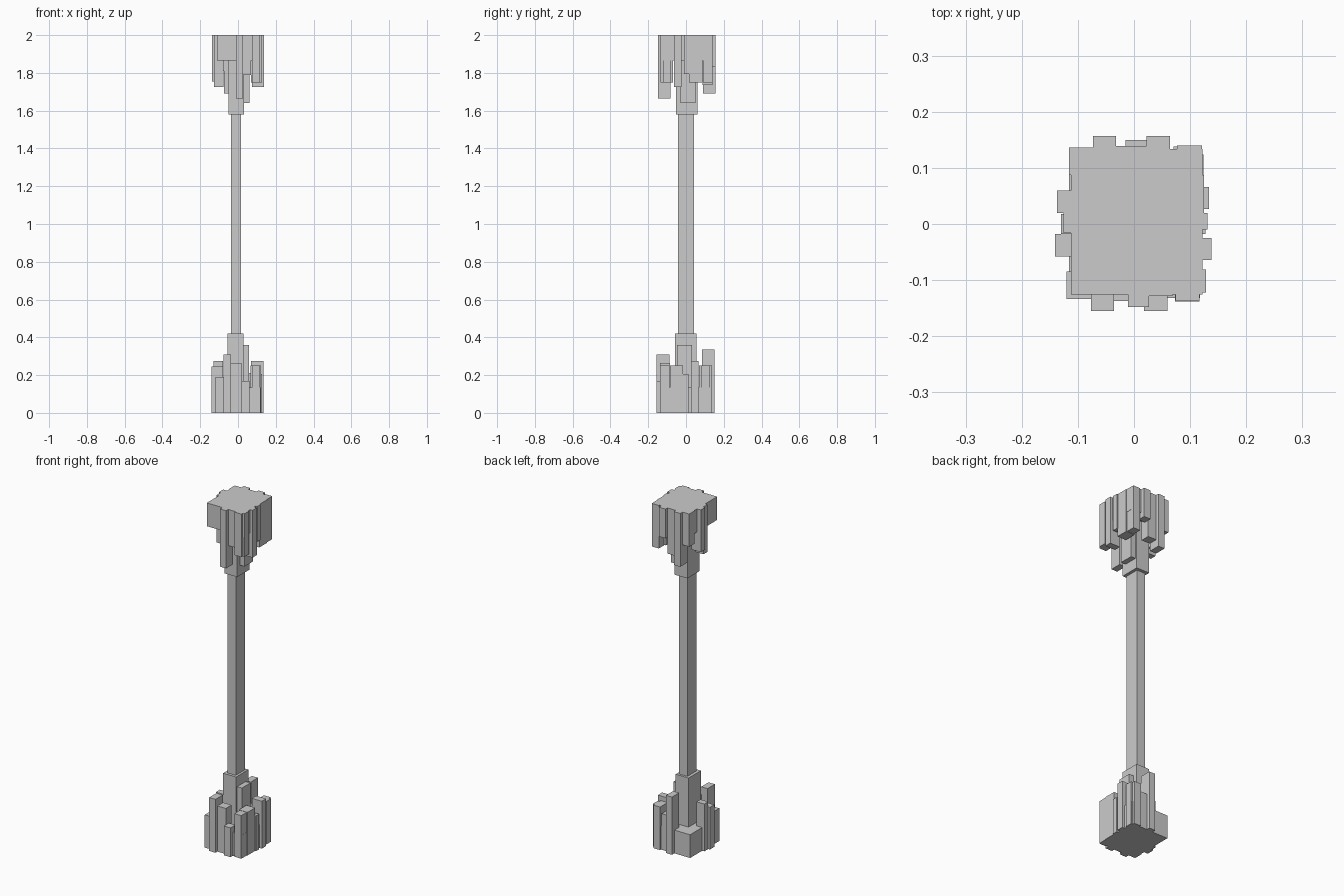
import bpy, bmesh

def add_box(bm, x0, x1, y0, y1, z0, z1):
    v = [bm.verts.new((x, y, z)) for z in (z0, z1)
         for x, y in ((x0, y0), (x1, y0), (x1, y1), (x0, y1))]
    for f in ((3, 2, 1, 0), (4, 5, 6, 7), (0, 1, 5, 4),
              (1, 2, 6, 5), (2, 3, 7, 6), (3, 0, 4, 7)):
        bm.faces.new([v[i] for i in f])

def make_object(name, boxes, flip=False):
    bm = bmesh.new()
    for x0, x1, y0, y1, z0, z1 in boxes:
        if flip:  # half turn about the x axis puts the cluster at the top
            add_box(bm, x0 + .004, x1 + .004, -y1 + .002, -y0 + .002, 2 - z1, 2 - z0)
        else:
            add_box(bm, x0, x1, y0, y1, z0, z1)
    me = bpy.data.meshes.new(name)
    bm.to_mesh(me)
    bm.free()
    ob = bpy.data.objects.new(name, me)
    bpy.context.collection.objects.link(ob)
    return ob

# Uneven upright blocks around the base: x0, x1, y0, y1, height
columns = [
    # front row
    (-.120, -.077, -.134, -.085, .19),
    (-.077, -.036, -.155, -.088, .31),
    (-.037, .018, -.137, -.085, .265),
    (.018, .060, -.155, -.110, .17),
    (.073, .117, -.138, -.088, .25),
    # right side
    (.065, .121, -.085, -.015, .25),
    (.080, .127, -.018, .012, .205),
    (.070, .134, .027, .066, .275),
    # back row
    (.070, .113, .070, .138, .25),
    (.105, .124, .083, .124, .25),
    (.022, .065, .085, .130, .21),
    (-.015, .023, .085, .150, .335),
    # left side
    (-.141, -.080, -.058, -.018, .245),
    (-.130, -.080, -.018, .018, .275),
    # inner block against the pole
    (.010, .058, -.048, .031, .36),
]

slab = (-.116, .118, -.132, .128, 0, .135)
collar = (-.055, .028, -.058, .055, 0, .42)

for end, flip in (("bottom", False), ("top", True)):
    make_object(end + "_slab", [slab], flip)
    make_object(end + "_collar", [collar], flip)
    make_object(end + "_blocks",
                [(a, b, c, d, 0, h) for a, b, c, d, h in columns], flip)

# Long central pole
make_object("pole", [(-.038, .015, -.042, .042, .3, 1.7)])
